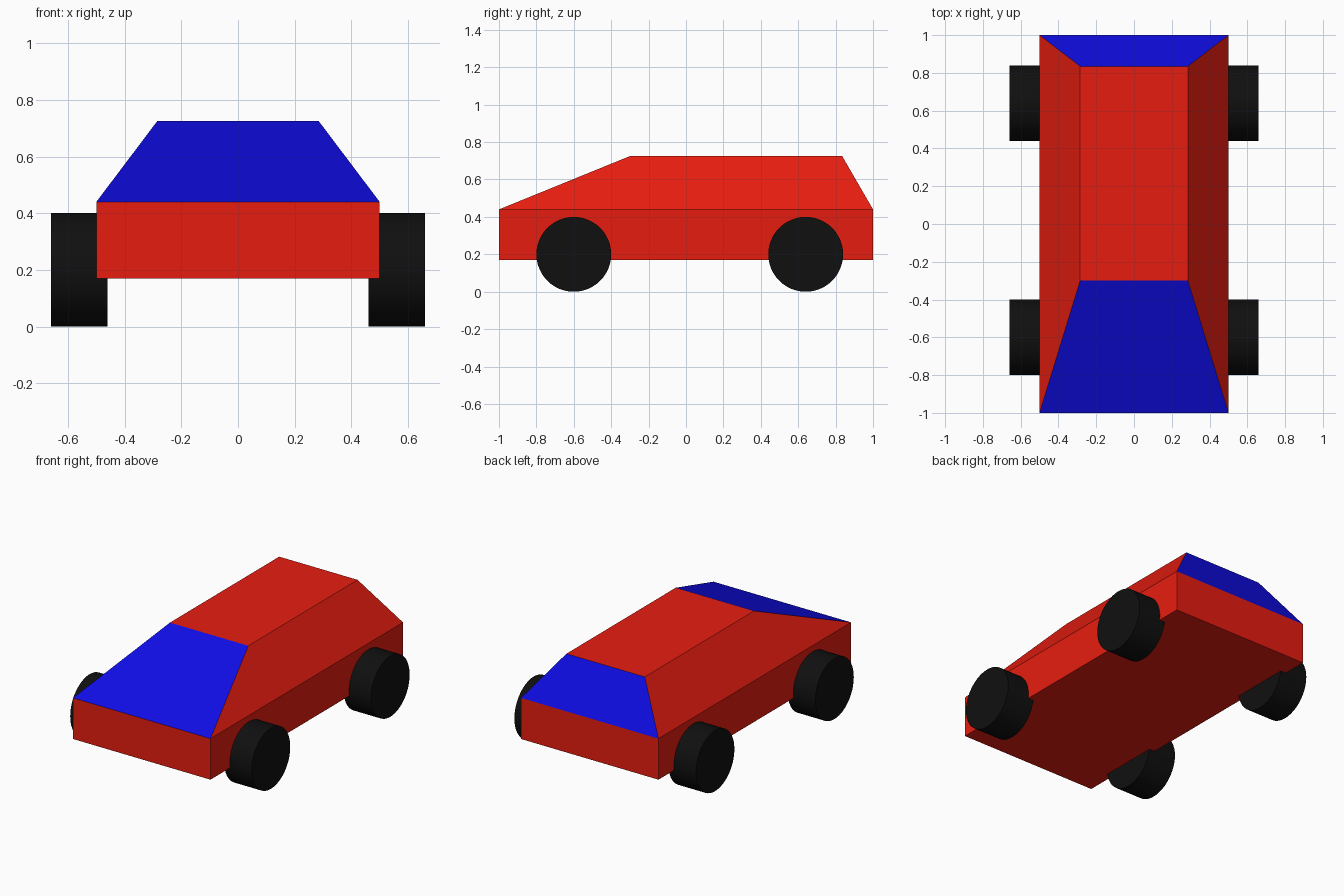
import bpy, bmesh
from math import pi

if "Cube" in bpy.data.objects:
    bpy.data.objects.remove(bpy.data.objects["Cube"])


def material(name, color):
    m = bpy.data.materials.new(name)
    m.diffuse_color = (*color, 1)
    m.use_nodes = True
    m.node_tree.nodes["Principled BSDF"].inputs["Base Color"].default_value = m.diffuse_color
    return m


red = material("red_paint", (0.8, 0.012, 0.005))
blue = material("blue_glass", (0.005, 0.004, 0.8))
black = material("black_rubber", (0.005, 0.005, 0.005))


def rectangle(bm, x, y0, y1, z):
    return [bm.verts.new(c) for c in ((-x, y0, z), (x, y0, z), (x, y1, z), (-x, y1, z))]


# Body: rectangular lower shell tapering to the roof, as three stacked rings
mesh = bpy.data.meshes.new("car_body")
body = bpy.data.objects.new("car_body", mesh)
bpy.context.collection.objects.link(body)
mesh.materials.append(red)
mesh.materials.append(blue)
bm = bmesh.new()
rings = [rectangle(bm, 0.5, -1, 1, 0.17),
         rectangle(bm, 0.5, -1, 1, 0.44),
         rectangle(bm, 0.285, -0.3, 0.835, 0.725)]
for level in range(2):
    low, high = rings[level], rings[level + 1]
    for i in range(4):
        j = (i + 1) % 4
        face = bm.faces.new((low[i], low[j], high[j], high[i]))
        # Windscreen and rear window
        face.material_index = int(level == 1 and i % 2 == 0)
bm.faces.new(rings[0][::-1])
bm.faces.new(rings[2])
bm.to_mesh(mesh)
bm.free()

# Wheels: thick discs partly set into the body sides
for end, y in (("front", -0.6), ("rear", 0.64)):
    for side, x in (("left", -0.56), ("right", 0.56)):
        bpy.ops.mesh.primitive_cylinder_add(vertices=48, radius=0.2, depth=0.2,
                                            location=(x, y, 0.2), rotation=(0, pi / 2, 0))
        wheel = bpy.context.object
        wheel.name = f"{end}_{side}_wheel"
        wheel.data.materials.append(black)
        bpy.ops.object.shade_smooth_by_angle()
